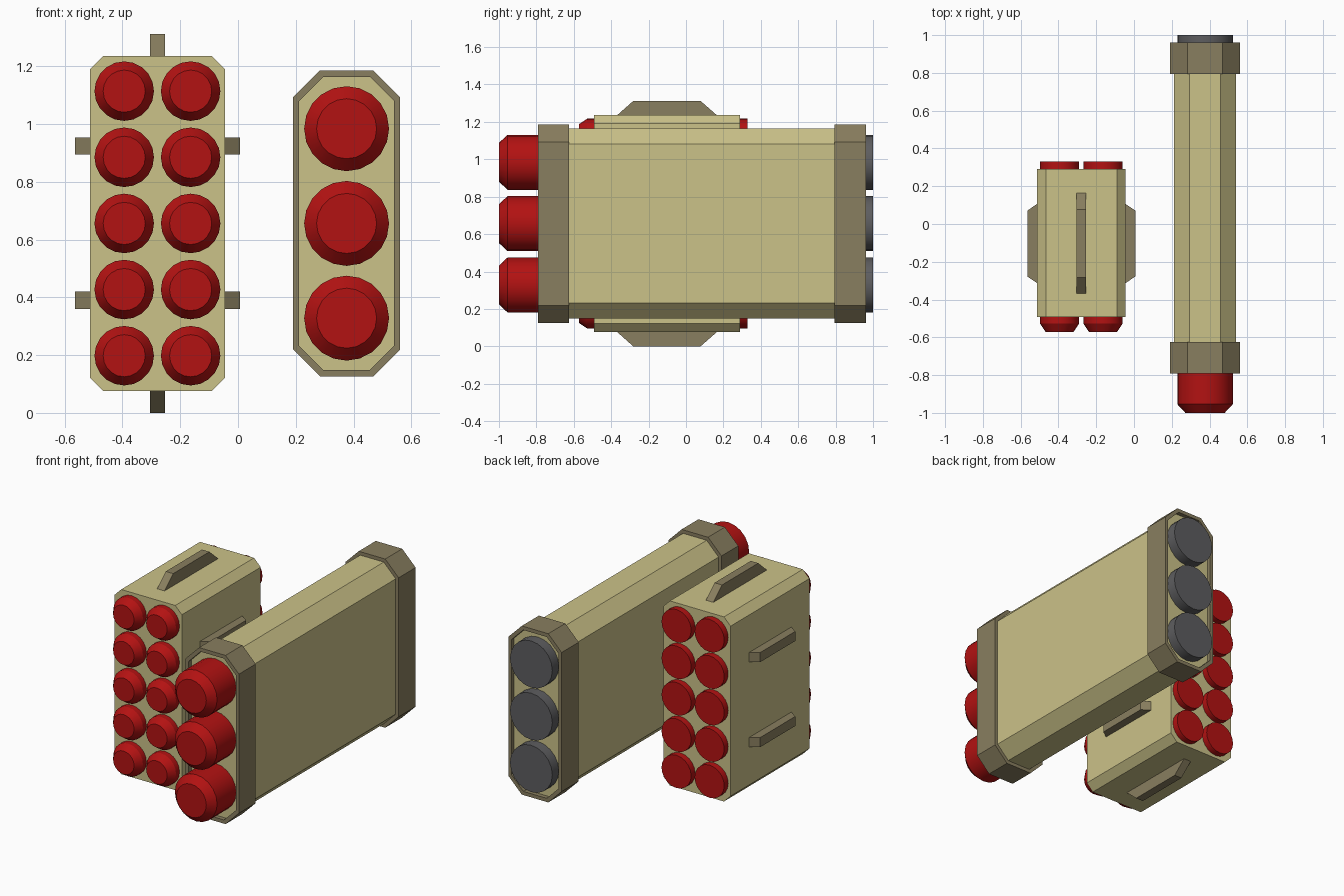
import bpy, bmesh, math

if "Cube" in bpy.data.objects:
    bpy.data.objects.remove(bpy.data.objects["Cube"])


def material(name, rgb):
    m = bpy.data.materials.new(name)
    m.diffuse_color = (*rgb, 1)
    m.use_nodes = True
    m.node_tree.nodes["Principled BSDF"].inputs["Base Color"].default_value = m.diffuse_color
    return m


SAND = material("sand", (0.60, 0.54, 0.25))
BROWN = material("brown", (0.25, 0.21, 0.115))
RED = material("red", (0.45, 0.006, 0.006))
GREY = material("grey", (0.11, 0.11, 0.115))


def loft(name, rings, mat, closed=False, smooth=False):
    """Skin matching rings of points; cap both ends, or join last ring to first."""
    bm = bmesh.new()
    loops = [[bm.verts.new(p) for p in ring] for ring in rings]
    n = len(loops[0])
    pairs = list(zip(loops, loops[1:]))
    if closed:
        pairs.append((loops[-1], loops[0]))
    else:
        bm.faces.new(loops[0])
        bm.faces.new(loops[-1])
    for a, b in pairs:
        for i in range(n):
            j = (i + 1) % n
            bm.faces.new((a[i], a[j], b[j], b[i]))
    bmesh.ops.recalc_face_normals(bm, faces=bm.faces)
    mesh = bpy.data.meshes.new(name)
    bm.to_mesh(mesh)
    bm.free()
    mesh.materials.append(mat)
    ob = bpy.data.objects.new(name, mesh)
    bpy.context.collection.objects.link(ob)
    if smooth:
        bpy.ops.object.select_all(action='DESELECT')
        ob.select_set(True)
        bpy.context.view_layer.objects.active = ob
        bpy.ops.object.shade_smooth_by_angle(angle=math.radians(30))
    return ob


def octagon(cx, cz, hx, hz, c, y):
    """Chamfered rectangle in the xz plane."""
    pts = [(hx, hz - c), (hx - c, hz), (c - hx, hz), (-hx, hz - c),
           (-hx, c - hz), (c - hx, -hz), (hx - c, -hz), (hx, c - hz)]
    return [(cx + x, y, cz + z) for x, z in pts]


def round_part(name, x, z, profile, mat, sides=20):
    """Turned part along y from (y, radius) pairs."""
    rings = [[(x + r * math.cos(2 * math.pi * i / sides), y,
               z + r * math.sin(2 * math.pi * i / sides)) for i in range(sides)]
             for y, r in profile]
    return loft(name, rings, mat, smooth=True)


def handle(name, base, tip, base_y, tip_y, centre, half, vertical):
    """Tapered grip rising from base to tip, along z (vertical) or x."""
    def rect(level, ys):
        flat = [(centre - half, ys[0]), (centre + half, ys[0]),
                (centre + half, ys[1]), (centre - half, ys[1])]
        return [(c, y, level) if vertical else (level, y, c) for c, y in flat]
    return loft(name, [rect(base, base_y), rect(tip, tip_y)], BROWN)


MID = 0.656

# Small launcher: box, ten tubes, handles
AX = -0.279
loft("small_pod_body", [octagon(AX, MID, 0.234, 0.58, 0.046, y) for y in (-0.493, 0.29)], SAND)
for col in (-1, 1):
    for row in range(-2, 3):
        round_part("small_rocket", AX + col * 0.115, MID + row * 0.229,
                   [(-0.573, 0.073), (-0.528, 0.103), (0.33, 0.103)], RED)
for s in (-1, 1):
    handle("end_handle", MID + s * 0.57, MID + s * 0.656,
           (-0.379, 0.176), (-0.282, 0.078), AX, 0.026, True)
    for z in (0.39, 0.924):
        handle("side_handle", AX + s * 0.225, AX + s * 0.286,
               (-0.319, 0.112), (-0.278, 0.071), z, 0.03, False)

# Large launcher: long body with raised end collars
BX = 0.376
loft("large_pod_body", [octagon(BX, MID, 0.165, 0.508, 0.083, y) for y in (-0.765, 0.935)], SAND)
for name, y0, y1 in (("front_collar", -0.792, -0.625), ("rear_collar", 0.793, 0.962)):
    rings = [octagon(BX, MID, hx, hz, c, y) for hx, hz, c, y in (
        (0.185, 0.53, 0.093, y0), (0.185, 0.53, 0.093, y1),
        (0.164, 0.507, 0.083, y1), (0.164, 0.507, 0.083, y0))]
    loft(name, rings, BROWN, closed=True)

# Large rockets: red noses in front, grey nozzles behind
for row in (-1, 0, 1):
    z = MID + row * 0.328
    round_part("large_rocket_nose", BX, z, [(-1, 0.104), (-0.954, 0.147), (-0.74, 0.147)], RED)
    round_part("large_rocket_nozzle", BX, z, [(0.91, 0.147), (1, 0.147)], GREY)
